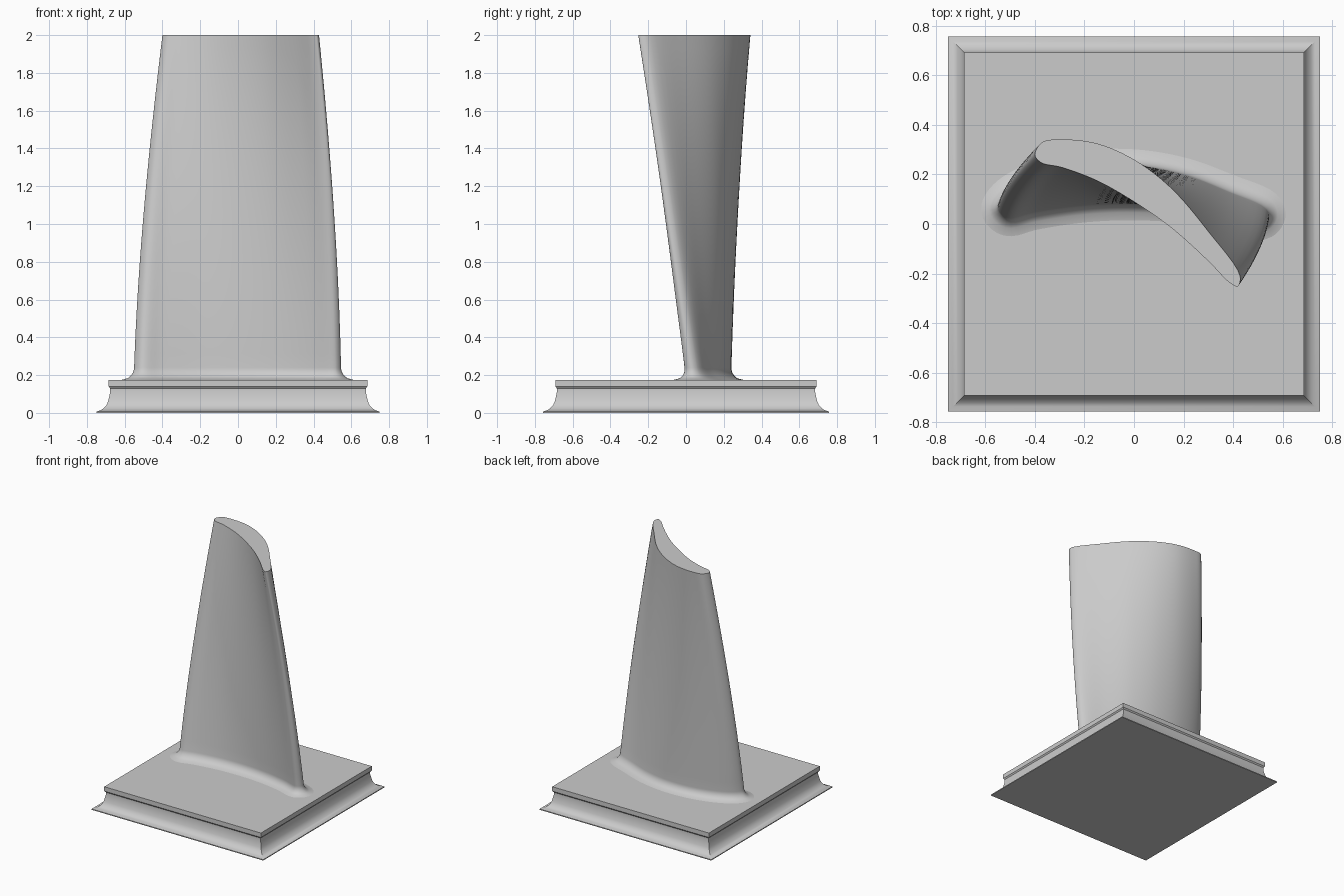
import bpy
import bmesh
from mathutils import Vector

cube = bpy.data.objects.get("Cube")
if cube:
    bpy.data.objects.remove(cube, do_unlink=True)

GREY = (0.6, 0.6, 0.6, 1)
metal = bpy.data.materials.new("plain grey metal")
metal.use_nodes = True
metal.diffuse_color = GREY
metal.node_tree.nodes["Principled BSDF"].inputs["Base Color"].default_value = GREY


def smooth_loop(points, steps=6):
    """Closed centripetal spline through the given points."""
    pts = [Vector(p) for p in points]
    n = len(pts)
    out = []
    for i in range(n):
        a, b, c, d = (pts[(i + k) % n] for k in (-1, 0, 1, 2))
        ab, bc, cd = ((q - p).length ** 0.5 for p, q in ((a, b), (b, c), (c, d)))
        m1 = (c - b) + bc * ((b - a) / ab - (c - a) / (ab + bc))
        m2 = (c - b) + bc * ((d - c) / cd - (d - b) / (bc + cd))
        for s in range(steps):
            t = s / steps
            out.append(b + m1 * t + (3 * (c - b) - 2 * m1 - m2) * t ** 2
                       + (2 * (b - c) + m1 + m2) * t ** 3)
    return out


def offset_loop(loop, dist):
    """Push a clockwise outline outwards."""
    out = []
    for i, p in enumerate(loop):
        tan = (loop[(i + 1) % len(loop)] - loop[i - 1]).normalized()
        out.append(p + Vector((-tan.y, tan.x)) * dist)
    return out


def loft(name, rings, angle):
    """Skin a stack of (outline, height) rings and cap both ends."""
    bm = bmesh.new()
    loops = [[bm.verts.new((p[0], p[1], z)) for p in ring] for ring, z in rings]
    for lo, hi in zip(loops, loops[1:]):
        for i in range(len(lo)):
            bm.faces.new((lo[i - 1], lo[i], hi[i], hi[i - 1]))
    bm.faces.new(loops[0])
    bm.faces.new(loops[-1])
    bmesh.ops.recalc_face_normals(bm, faces=bm.faces)
    mesh = bpy.data.meshes.new(name)
    bm.to_mesh(mesh)
    bm.free()
    mesh.materials.append(metal)
    obj = bpy.data.objects.new(name, mesh)
    bpy.context.collection.objects.link(obj)
    bpy.ops.object.select_all(action="DESELECT")
    obj.select_set(True)
    bpy.context.view_layer.objects.active = obj
    bpy.ops.object.shade_smooth_by_angle(angle=angle)
    return obj


# Square platform with a thin flared foot
foot_profile = [(.065, 0), (.065, .007), (.045, .013), (.028, .023), (.012, .04),
                (.003, .06), (-.003, .085), (-.008, .11), (-.008, .13),
                (0, .14), (0, .175)]
platform = []
for out, z in foot_profile:
    x, y = .685 + out, .692 + out
    platform.append(([(-x, -y), (x, -y), (x, y), (-x, y)], z))
loft("platform", platform, .6)

# Blade sections: nose, convex side, tail, concave side
root = smooth_loop([
    (-.55, .065), (-.52, .12), (-.42, .18), (-.22, .232), (0, .237), (.2, .2),
    (.38, .13), (.53, .062), (.545, .025), (.515, -.007), (.38, .03), (.2, .065),
    (0, .08), (-.2, .075), (-.4, .048), (-.51, .025)])
tip = smooth_loop([
    (-.4, .28), (-.37, .33), (-.29, .341), (-.15, .325), (0, .26), (.15, .145),
    (.3, -.03), (.428, -.21), (.418, -.252), (.385, -.236), (.3, -.15),
    (.15, -.015), (0, .09), (-.15, .175), (-.29, .228), (-.375, .248)])

PLATE, BLEND, TOP = .175, .065, 2.0


def section(z):
    """Twisted, tapering blade outline at a height."""
    t = (z - PLATE - BLEND) / (TOP - PLATE - BLEND)
    bulge = 1 + .16 * t * (1 - t)
    return [Vector((p.x * bulge, p.y)) for p in
            (a.lerp(b, t) for a, b in zip(root, tip))]


# Blade with a rounded fillet flowing into the platform
blade = [(offset_loop(section(PLATE), BLEND), PLATE - .01)]
for i in range(9):
    k = i / 8
    z = PLATE + BLEND * k
    spread = BLEND * (1 - (1 - (1 - k) ** 2) ** .5)
    blade.append((offset_loop(section(z), spread), z))
for i in range(1, 25):
    z = PLATE + BLEND + (TOP - PLATE - BLEND) * i / 24
    blade.append((section(z), z))
loft("twisted_blade", blade, .8)
